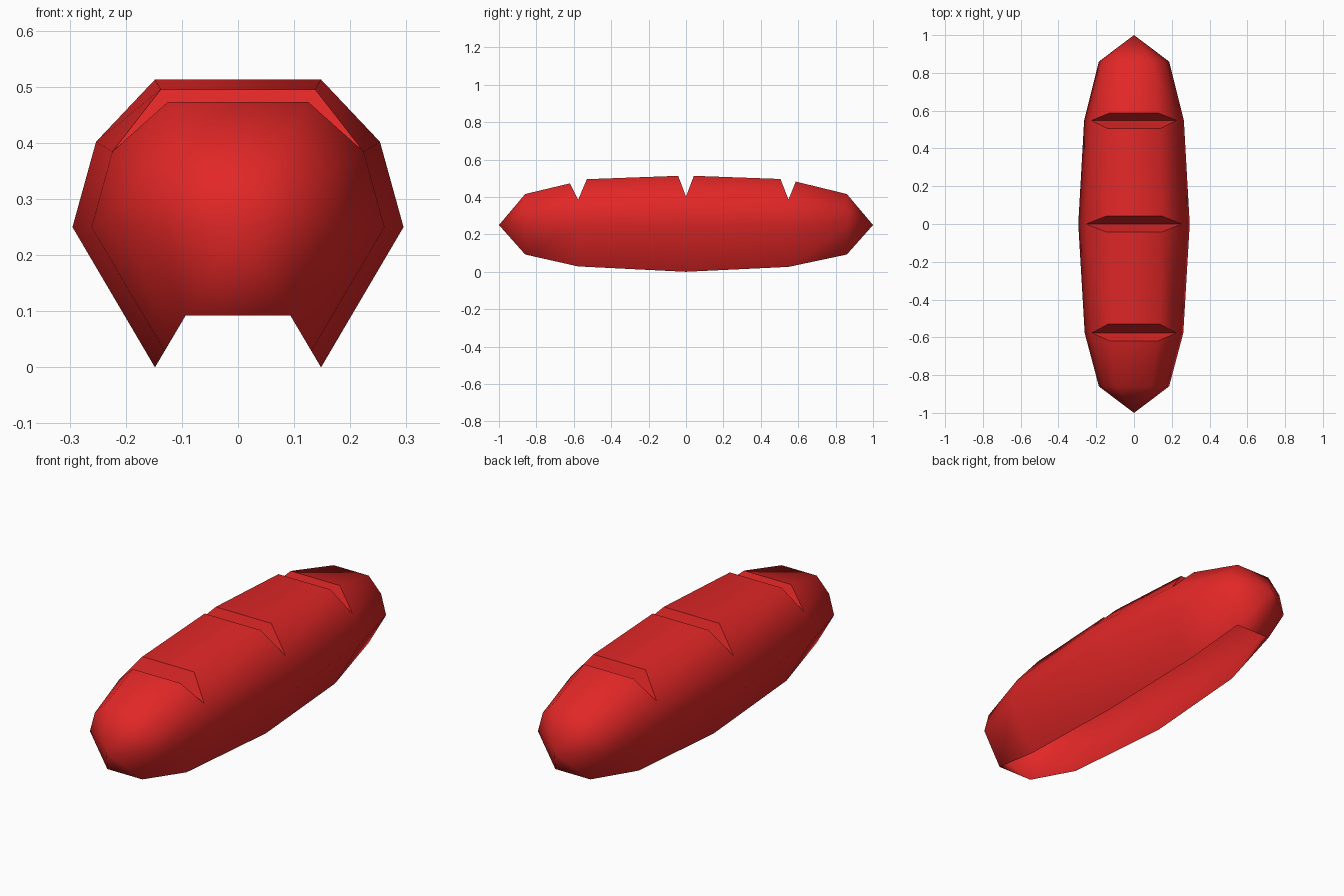
import bpy
import bmesh

cube = bpy.data.objects.get("Cube")
if cube:
    bpy.data.objects.remove(cube, do_unlink=True)

CENTRE_Z = 0.25
# Half cross-section at full size: bottom edge, side, shoulder, top edge (z from the centre)
HALF = [(0.148, -0.25), (0.295, 0.0), (0.253, 0.152), (0.148, 0.263)]
PROFILE = HALF + [(-x, z) for x, z in reversed(HALF)]
TOP = (3, 4)

# Stations: y, scale, then (y, scale) of the front and rear lips where a slash is cut
STATIONS = [
    (-0.86, 0.63, None),
    (-0.577, 0.885, ((-0.62, 0.847), (-0.53, 0.932))),
    (0.0, 1.0, ((-0.042, 1.0), (0.042, 1.0))),
    (0.548, 0.895, ((0.505, 0.936), (0.587, 0.883))),
    (0.86, 0.63, None),
]

bm = bmesh.new()


def add_point(index, y, scale):
    x, z = PROFILE[index]
    return bm.verts.new((x * scale, y, CENTRE_Z + z * scale))


def make_rings(y, scale, slash):
    """Return the rings joining forwards and backwards; a slash splits the top points."""
    front = [None if slash and i in TOP else add_point(i, y, scale) for i in range(8)]
    rear = list(front)
    if slash:
        for ring, lip in ((front, slash[0]), (rear, slash[1])):
            for i in TOP:
                ring[i] = add_point(i, *lip)
            # Sloping wall of the slash, with crisp borders
            wall = bm.faces.new([ring[i] for i in (2, 3, 4, 5)])
            for edge in wall.edges:
                edge.smooth = False
    return front, rear


rings = [make_rings(*station) for station in STATIONS]

# Crust between stations, left open underneath
for (_, near), (far, _) in zip(rings, rings[1:]):
    for i in range(7):
        bm.faces.new((near[i], near[i + 1], far[i + 1], far[i]))

# Pointed closed ends
for ring, y in ((rings[0][0], -1.0), (rings[-1][1], 1.0)):
    tip = bm.verts.new((0, y, CENTRE_Z))
    for i in range(8):
        bm.faces.new((ring[i], ring[(i + 1) % 8], tip))

bmesh.ops.recalc_face_normals(bm, faces=bm.faces[:])
for face in bm.faces:
    face.smooth = True

mesh = bpy.data.meshes.new("loaf_shell")
bm.to_mesh(mesh)
bm.free()

# Red colour
red = bpy.data.materials.new("red")
red.use_nodes = True
red.diffuse_color = (0.76, 0.02, 0.02, 1)
red.node_tree.nodes["Principled BSDF"].inputs["Base Color"].default_value = red.diffuse_color
mesh.materials.append(red)

loaf = bpy.data.objects.new("loaf_shell", mesh)
bpy.context.collection.objects.link(loaf)
